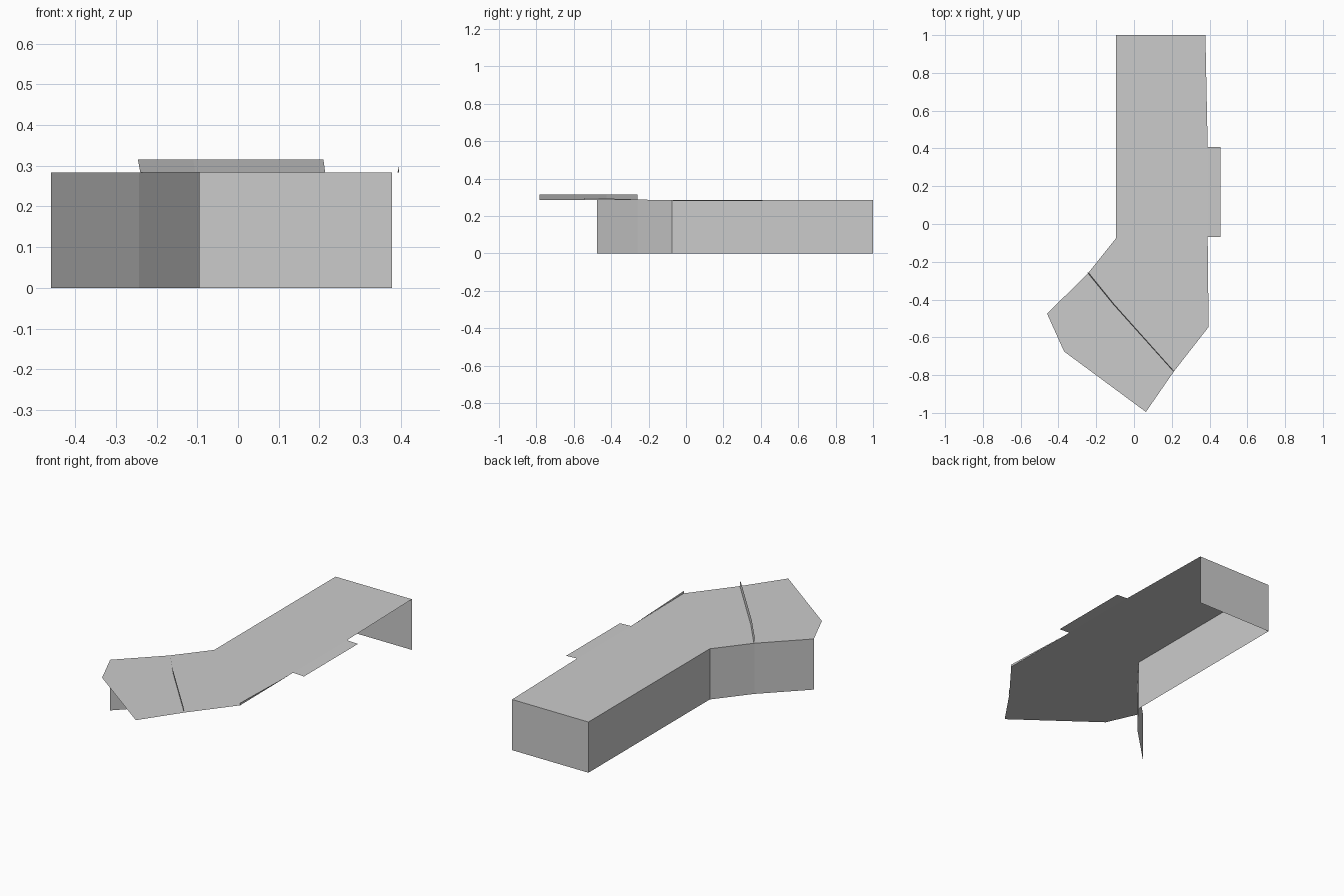
import bpy

if "Cube" in bpy.data.objects:
    bpy.data.objects.remove(bpy.data.objects["Cube"])

TOP = 0.284

mat = bpy.data.materials.new("light_grey")
mat.diffuse_color = (0.6, 0.6, 0.6, 1)
mat.use_nodes = True
mat.node_tree.nodes["Principled BSDF"].inputs["Base Color"].default_value = mat.diffuse_color


def sheet(name, verts, faces):
    """Open flat-shaded surface from a few corner points."""
    me = bpy.data.meshes.new(name)
    me.from_pydata(verts, [], faces)
    me.materials.append(mat)
    ob = bpy.data.objects.new(name, me)
    bpy.context.collection.objects.link(ob)
    return ob


def wall(name, path, z0=0.0, z1=TOP):
    """Vertical strip following a plan path."""
    n = len(path)
    verts = [(x, y, z) for z in (z0, z1) for x, y in path]
    sheet(name, verts, [(i, i + 1, n + i + 1, n + i) for i in range(n - 1)])


def deck(name, outline):
    """Horizontal panel at deck height."""
    sheet(name, [(x, y, TOP) for x, y in outline], [tuple(range(len(outline)))])


# Bent deck: long run, elbow and angled end, split at the seam
deck("long_deck", [(-0.095, 1), (-0.095, -0.075), (0.39, -0.075), (0.39, 0.41), (0.378, 1)])
deck("elbow_deck", [(-0.095, -0.075), (-0.243, -0.26), (0.21, -0.782), (0.395, -0.545), (0.39, -0.075)])
deck("end_deck", [(-0.243, -0.26), (-0.46, -0.475), (-0.37, -0.675), (0.063, -0.995), (0.21, -0.782)])

# Side tab, drooping very slightly outward
sheet("side_tab", [(0.39, -0.07, TOP), (0.458, -0.07, 0.281), (0.458, 0.408, 0.281), (0.39, 0.408, TOP)],
      [(0, 1, 2, 3)])

# Outer walls on the back and left; the front and right stay open
wall("back_wall", [(0.378, 1), (-0.095, 1)])
wall("left_wall", [(-0.095, 1), (-0.095, -0.075), (-0.243, -0.26), (-0.46, -0.475)])

# Low upright lip along the seam, leaning slightly
sheet("seam_lip", [(-0.24, -0.258, TOP), (-0.105, -0.425, TOP), (0.214, -0.782, TOP),
                   (0.21, -0.782, 0.315), (-0.11, -0.425, 0.315), (-0.246, -0.258, 0.315)],
      [(0, 1, 4, 5), (1, 2, 3, 4)])

# Small tapering lip on the right edge
sheet("edge_lip", [(0.395, -0.545, TOP), (0.392, -0.12, TOP), (0.395, -0.545, 0.297)], [(0, 1, 2)])
